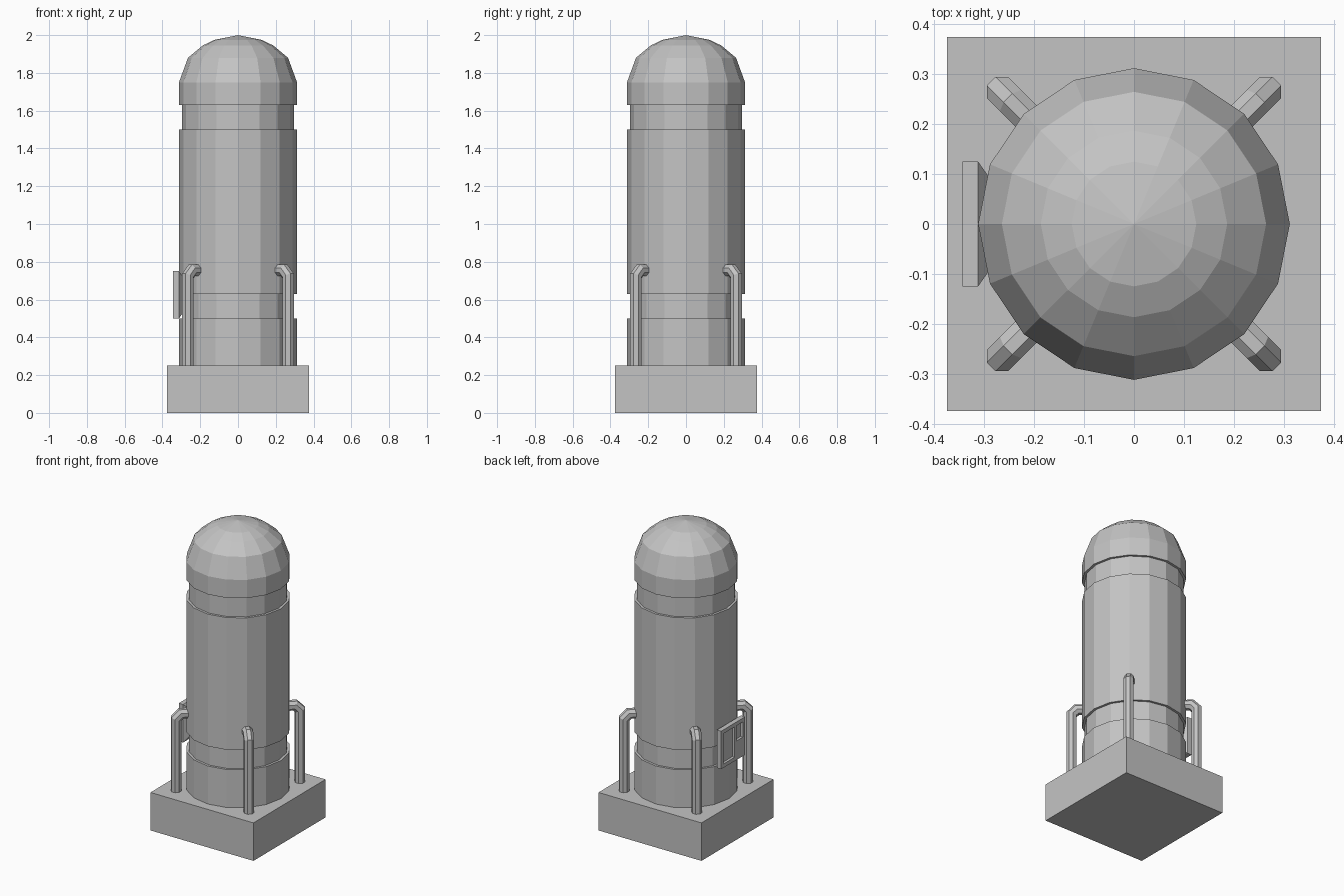
import bpy
import bmesh
import math
from mathutils import Matrix, Vector

cube = bpy.data.objects.get("Cube")
if cube:
    bpy.data.objects.remove(cube, do_unlink=True)

# Single plain grey
grey = bpy.data.materials.new("plain_grey")
grey.use_nodes = True
color = (0.55, 0.55, 0.55, 1)
grey.diffuse_color = color
grey.node_tree.nodes["Principled BSDF"].inputs["Base Color"].default_value = color


def finish(name, bm):
    """Turn a bmesh into a flat-shaded grey object."""
    bmesh.ops.recalc_face_normals(bm, faces=bm.faces)
    mesh = bpy.data.meshes.new(name)
    bm.to_mesh(mesh)
    bm.free()
    mesh.materials.append(grey)
    obj = bpy.data.objects.new(name, mesh)
    bpy.context.collection.objects.link(obj)
    return obj


def box(low, high):
    low, high = Vector(low), Vector(high)
    bm = bmesh.new()
    bmesh.ops.create_cube(bm, size=1)
    bmesh.ops.scale(bm, vec=high - low, verts=bm.verts)
    bmesh.ops.translate(bm, vec=(low + high) / 2, verts=bm.verts)
    return bm


def skin(bm, rings):
    """Bridge equal rings of vertices into a tube."""
    for a, b in zip(rings, rings[1:]):
        n = len(a)
        for i in range(n):
            j = (i + 1) % n
            bm.faces.new((a[i], a[j], b[j], b[i]))


def circle(n, radius, turn=0):
    return [(radius * math.cos(math.tau * i / n + turn),
             radius * math.sin(math.tau * i / n + turn)) for i in range(n)]


# Square plinth
finish("plinth", box((-0.375, -0.375, 0), (0.375, 0.375, 0.25)))

# Sixteen-sided tank with two grooves and a dome
R, GROOVE = 0.3125, 0.297
profile = [(R, 0.25), (R, 0.5), (GROOVE, 0.5), (GROOVE, 0.63),
           (R, 0.63), (R, 1.5), (GROOVE, 1.5), (GROOVE, 1.63),
           (R, 1.63), (R, 1.75), (0.265, 1.88), (0.187, 1.945),
           (0.125, 1.975)]
bm = bmesh.new()
rings = [[bm.verts.new((x, y, z)) for x, y in circle(16, r)] for r, z in profile]
skin(bm, rings)
bm.faces.new(rings[0])
apex = bm.verts.new((0, 0, 2))
for i in range(16):
    bm.faces.new((rings[-1][i], rings[-1][(i + 1) % 16], apex))
finish("tank", bm)

# Four octagonal pipes with mitred elbows, running into the tank
path = [(0.375, 0.25), (0.375, 0.725), (0.345, 0.755), (0.27, 0.755)]
tilts = [0, math.pi / 8, 3 * math.pi / 8, math.pi / 2]
section = circle(8, 0.0325, math.pi / 8)
for side_y, depth in ((-1, "front"), (1, "back")):
    for side_x, side in ((-1, "right"), (1, "left")):
        bm = bmesh.new()
        rings = []
        for (r, z), tilt in zip(path, tilts):
            stretch = 1 / math.cos(math.pi / 8) if 0 < tilt < 1.5 else 1
            rings.append([bm.verts.new((r + u * stretch * math.cos(tilt), v,
                                        z + u * stretch * math.sin(tilt)))
                          for u, v in section])
        skin(bm, rings)
        bm.faces.new(rings[0])
        bm.faces.new(rings[-1])
        angle = math.atan2(side_y, side_x)
        bm.transform(Matrix.Rotation(angle, 4, "Z"))
        finish(f"{depth}_{side}_pipe", bm)

# Control panel with a tapered mount and two recessed panes
bm = box((-0.344, -0.125, 0.5), (-0.3125, 0.125, 0.75))
bm.normal_update()
back = [f for f in bm.faces if f.normal.x > 0.9]
bmesh.ops.inset_region(bm, faces=back, thickness=0.065, depth=0.0325)
panes = [((-0.015, 0.1), (0.525, 0.725)), ((-0.1, -0.035), (0.625, 0.725))]
for axis, cuts in (((0, 1, 0), {c for p in panes for c in p[0]}),
                   ((0, 0, 1), {c for p in panes for c in p[1]})):
    for cut in cuts:
        bmesh.ops.bisect_plane(bm, geom=bm.verts[:] + bm.edges[:] + bm.faces[:],
                               plane_co=Vector(axis) * cut, plane_no=axis)
for (y0, y1), (z0, z1) in panes:
    bm.normal_update()
    chosen = []
    for f in bm.faces:
        c = f.calc_center_median()
        if c.x < -0.343 and y0 < c.y < y1 and z0 < c.z < z1:
            chosen.append(f)
    bmesh.ops.inset_region(bm, faces=chosen, thickness=0.001, depth=-0.016)
finish("control_panel", bm)
